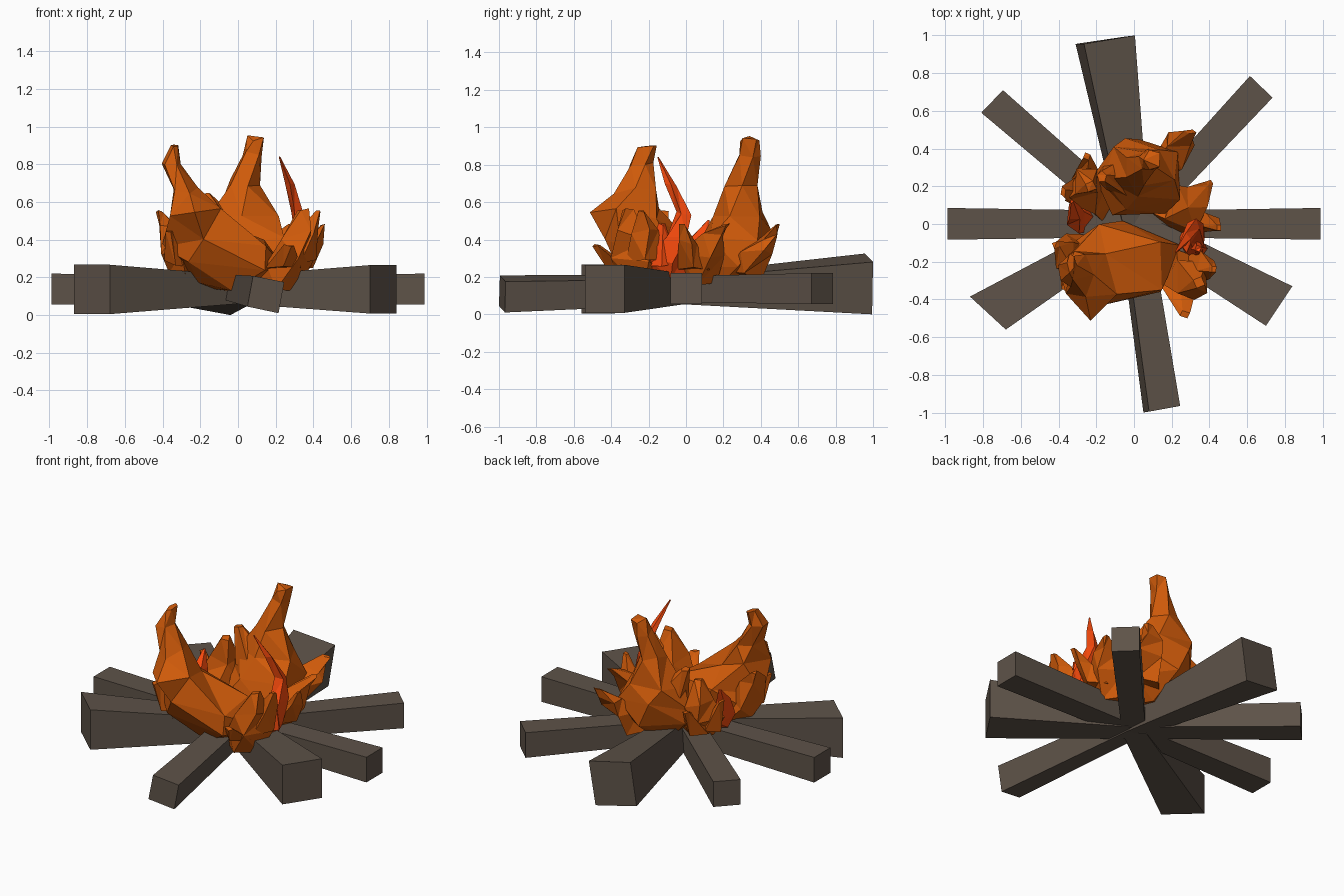
import bpy, bmesh, math, random
from mathutils import Vector

random.seed(4)


def material(name, color):
    m = bpy.data.materials.new(name)
    m.diffuse_color = (*color, 1)
    return m


WOOD = material("charred_wood", (0.112, 0.086, 0.066))
ORANGE = material("orange_fire", (0.64, 0.105, 0.003))
RED = material("red_fire", (0.95, 0.07, 0.004))


def finish(bm, name, mat):
    bmesh.ops.recalc_face_normals(bm, faces=bm.faces)
    me = bpy.data.meshes.new(name)
    bm.to_mesh(me)
    bm.free()
    me.materials.append(mat)
    bpy.context.collection.objects.link(bpy.data.objects.new(name, me))


def loft(bm, rings):
    """Skin consecutive rings of points and cap both ends."""
    vs = [[bm.verts.new(p) for p in r] for r in rings]
    n = len(vs[0])
    for a, b in zip(vs, vs[1:]):
        for i in range(n):
            j = (i + 1) % n
            bm.faces.new((a[i], a[j], b[j], b[i]))
    bm.faces.new(vs[0][::-1])
    bm.faces.new(vs[-1])


def log(name, corners):
    """Square beam from its outer end, tapering in to the middle of the fire."""
    outer = [Vector(c) for c in corners]
    mid = sum(outer, Vector()) / 4
    k = 0.14 / (outer[0] - outer[1]).length
    inner = [Vector((0, 0, 0.135)) + (p - mid) * k for p in outer]
    bm = bmesh.new()
    loft(bm, [outer, inner])
    finish(bm, name, WOOD)


def level(p, q, z0, z1):
    return [(*p, z0), (*q, z0), (*q, z1), (*p, z1)]


def flame(name, mat, *tongues, sides=6):
    """Each tongue is a list of sections: x, y, z, x radius, y radius."""
    bm = bmesh.new()
    for t in tongues:
        rings = []
        for k, (x, y, z, rx, ry) in enumerate(t):
            ring = []
            for i in range(sides):
                a = 2 * math.pi * (i + 0.25 * k) / sides
                s = random.uniform(0.95, 1.15)
                dz = random.uniform(-0.4, 0.4) * min(rx, ry, 0.09)
                ring.append((x + rx * s * math.cos(a), y + ry * s * math.sin(a), z + dz))
            rings.append(ring)
        loft(bm, rings)
    bmesh.ops.triangulate(bm, faces=bm.faces)
    finish(bm, name, mat)


# Logs laid out like a star
log("left_log", level((-0.99, 0.085), (-0.99, -0.083), 0.055, 0.22))
log("right_log", level((0.99, -0.083), (0.99, 0.085), 0.055, 0.22))
log("front_left_log", level((-0.87, -0.385), (-0.68, -0.56), 0.005, 0.267))
log("front_right_log", level((0.70, -0.54), (0.84, -0.33), 0.008, 0.265))
log("back_right_log", level((0.735, 0.67), (0.615, 0.785), 0.055, 0.22))
log("back_left_log", level((-0.695, 0.71), (-0.81, 0.59), 0.055, 0.22))
# Two logs rolled about their length
log("front_log", [(0.05, -1, 0.045), (0.215, -0.968, 0.01), (0.245, -0.965, 0.175), (0.08, -0.995, 0.208)])
log("back_log", [(-0.04, 0.995, 0), (-0.31, 0.955, 0.05), (-0.265, 0.955, 0.325), (0.005, 1, 0.28)])

# Two tall curling flames
flame("front_flame", ORANGE,
      [(-.08, -.15, .15, .14, .12), (-.06, -.18, .26, .31, .20), (-.09, -.22, .39, .28, .21),
       (-.23, -.31, .54, .13, .18), (-.28, -.27, .67, .07, .11), (-.355, -.24, .81, .05, .065),
       (-.335, -.205, .90, .02, .05)], sides=5)
flame("back_flame", ORANGE,
      [(.03, .16, .15, .11, .10), (.03, .22, .27, .23, .20), (.03, .26, .42, .24, .20),
       (.02, .28, .55, .19, .14), (.025, .30, .69, .08, .09), (.075, .34, .85, .055, .06),
       (.095, .34, .94, .045, .055)],
      [(-.04, .25, .40, .13, .12), (-.17, .25, .64, .025, .03)], sides=5)

# Low flames around the edge, each with side tongues
flame("front_right_flame", ORANGE,
      [(.20, -.23, .16, .10, .09), (.27, -.26, .27, .12, .14), (.31, -.28, .43, .10, .11), (.345, -.31, .56, .03, .03)],
      [(.24, -.33, .25, .09, .09), (.27, -.48, .37, .03, .02)],
      [(.33, -.22, .30, .08, .09), (.38, -.22, .45, .05, .07), (.425, -.24, .55, .015, .02)],
      sides=4)
flame("right_flame", ORANGE,
      [(.20, .06, .18, .10, .10), (.28, .08, .30, .12, .13), (.34, .14, .41, .07, .07), (.40, .22, .48, .02, .015)],
      [(.31, .04, .26, .08, .08), (.40, .01, .38, .05, .05), (.45, -.02, .48, .015, .02)],
      sides=4)
flame("back_right_flame", ORANGE,
      [(.15, .31, .20, .08, .08), (.21, .38, .31, .11, .09), (.24, .45, .41, .08, .05), (.30, .49, .48, .03, .012)],
      sides=4)
flame("back_left_flame", ORANGE,
      [(-.17, .11, .18, .10, .09), (-.25, .18, .30, .11, .13), (-.25, .23, .43, .08, .09), (-.23, .20, .57, .03, .03)],
      [(-.25, .24, .28, .08, .08), (-.25, .36, .42, .02, .02)],
      [(-.31, .17, .27, .06, .07), (-.375, .17, .46, .015, .03)],
      sides=4)
flame("front_left_flame", ORANGE,
      [(-.27, -.16, .19, .10, .11), (-.33, -.18, .31, .08, .14), (-.37, -.17, .46, .06, .09), (-.415, -.11, .55, .02, .02)],
      [(-.33, -.25, .27, .06, .07), (-.365, -.33, .44, .02, .03)],
      sides=4)

# Red inner flames
flame("right_red_flame", RED,
      [(.28, -.08, .20, .05, .09), (.33, -.11, .29, .05, .10), (.335, -.05, .43, .045, .07), (.315, -.01, .54, .035, .04),
       (.275, -.08, .69, .025, .03), (.22, -.15, .84, .004, .004)],
      [(.335, -.13, .26, .05, .08), (.34, -.13, .48, .02, .02)],
      sides=4)
flame("left_red_flame", RED,
      [(-.26, .03, .20, .06, .07), (-.31, .03, .29, .05, .09), (-.315, .06, .40, .04, .05), (-.33, .12, .50, .01, .01)],
      sides=4)
